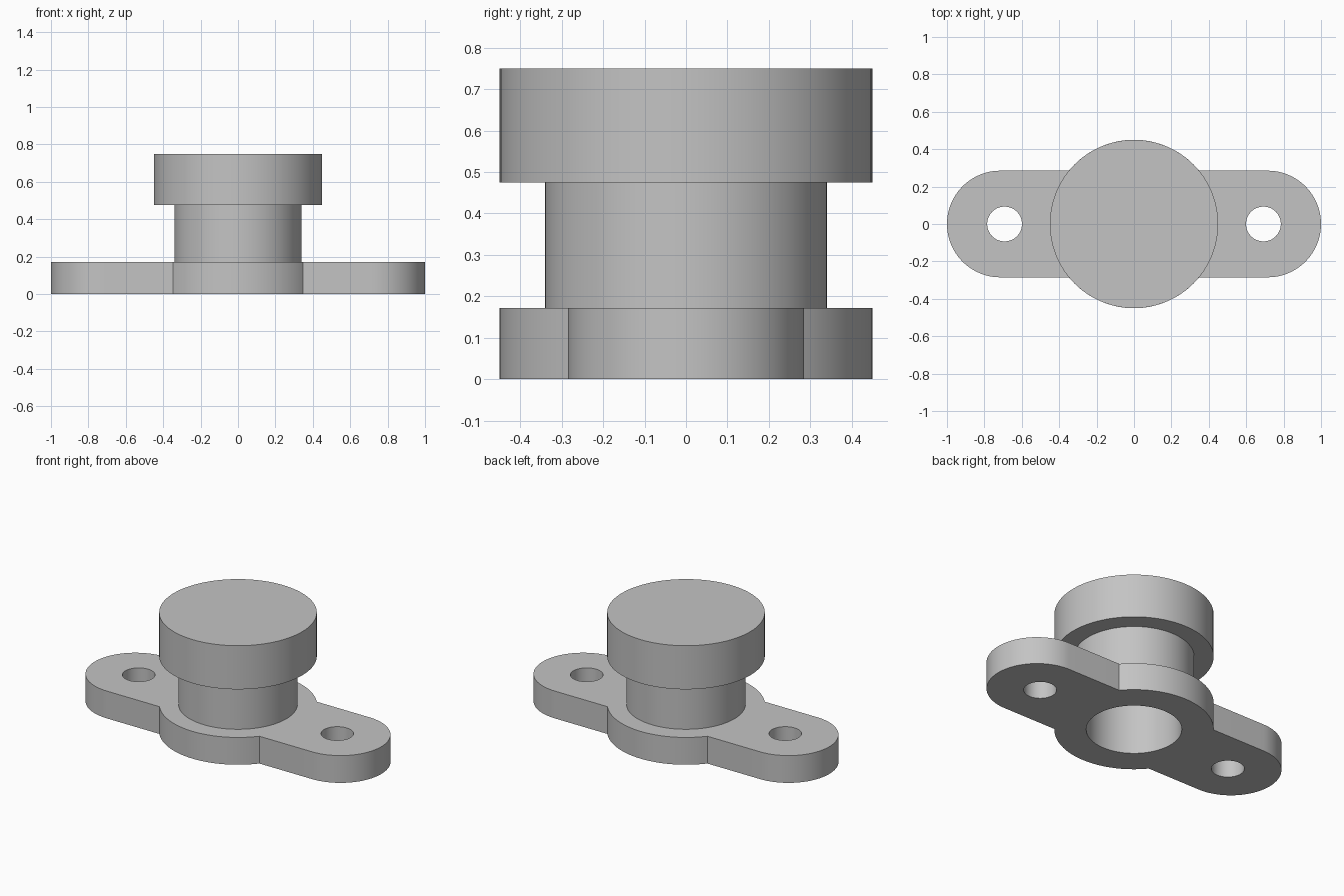
import bpy
import bmesh
from math import acos, asin, cos, pi, sin, sqrt

if "Cube" in bpy.data.objects:
    bpy.data.objects.remove(bpy.data.objects["Cube"], do_unlink=True)

COLLAR_R = 0.45
EAR_R = 0.285
EAR_X = 1 - EAR_R
FLANGE_H = 0.172
NECK_R = 0.34
HEAD_Z = 0.475
TOP_Z = 0.75
BORE_R = 0.27
BORE_TOP = 0.6
HOLE_X = 0.692
HOLE_R = 0.093

grey = bpy.data.materials.new("plain grey")
grey.use_nodes = True
colour = (0.55, 0.55, 0.55, 1)
grey.diffuse_color = colour
grey.node_tree.nodes["Principled BSDF"].inputs["Base Color"].default_value = colour


def arc(cx, radius, start, end, steps):
    """Points on an arc centred on the x axis."""
    angles = [start + (end - start) * i / steps for i in range(steps + 1)]
    return [(cx + radius * cos(a), radius * sin(a)) for a in angles]


def prism(name, outline, z0, z1):
    """Extrude a flat outline upward from z0 to z1."""
    bm = bmesh.new()
    face = bm.faces.new([bm.verts.new((x, y, z0)) for x, y in outline])
    extruded = bmesh.ops.extrude_face_region(bm, geom=[face])["geom"]
    verts = [v for v in extruded if isinstance(v, bmesh.types.BMVert)]
    bmesh.ops.translate(bm, vec=(0, 0, z1 - z0), verts=verts)
    bmesh.ops.recalc_face_normals(bm, faces=bm.faces)
    mesh = bpy.data.meshes.new(name)
    bm.to_mesh(mesh)
    bm.free()
    mesh.materials.append(grey)
    obj = bpy.data.objects.new(name, mesh)
    bpy.context.collection.objects.link(obj)
    return obj


def cylinder(name, x, radius, z0, z1, sides=96):
    return prism(name, arc(x, radius, 0, 2 * pi, sides)[:-1], z0, z1)


def combine(target, tool, operation):
    """Apply a boolean and discard the tool."""
    mod = target.modifiers.new(tool.name, "BOOLEAN")
    mod.operation = operation
    mod.solver = "EXACT"
    mod.object = tool
    bpy.context.view_layer.objects.active = target
    bpy.ops.object.modifier_apply(modifier=mod.name)
    bpy.data.objects.remove(tool, do_unlink=True)


# Flange: round collar with a rounded ear on each side
meet = asin(EAR_R / COLLAR_R)
outline = (arc(EAR_X, EAR_R, -pi / 2, pi / 2, 48)
           + arc(0, COLLAR_R, meet, pi - meet, 36)
           + arc(-EAR_X, EAR_R, pi / 2, 3 * pi / 2, 48)
           + arc(0, COLLAR_R, pi + meet, 2 * pi - meet, 36))
body = prism("flanged_spool", outline, 0, FLANGE_H)

# Neck and wide head
combine(body, cylinder("neck", 0, NECK_R, FLANGE_H / 2, HEAD_Z + 0.1), "UNION")
combine(body, cylinder("head", 0, COLLAR_R, HEAD_Z, TOP_Z), "UNION")

# Blind bore from below and a bolt hole through each ear
combine(body, cylinder("bore", 0, BORE_R, -0.1, BORE_TOP), "DIFFERENCE")
for side in (-1, 1):
    combine(body, cylinder("bolt_hole", side * HOLE_X, HOLE_R, -0.1, FLANGE_H + 0.1, 64),
            "DIFFERENCE")

# Smooth round walls with crisp rims
for obj in bpy.context.selected_objects:
    obj.select_set(False)
body.select_set(True)
bpy.context.view_layer.objects.active = body
bpy.ops.object.shade_smooth_by_angle(angle=pi / 6)
